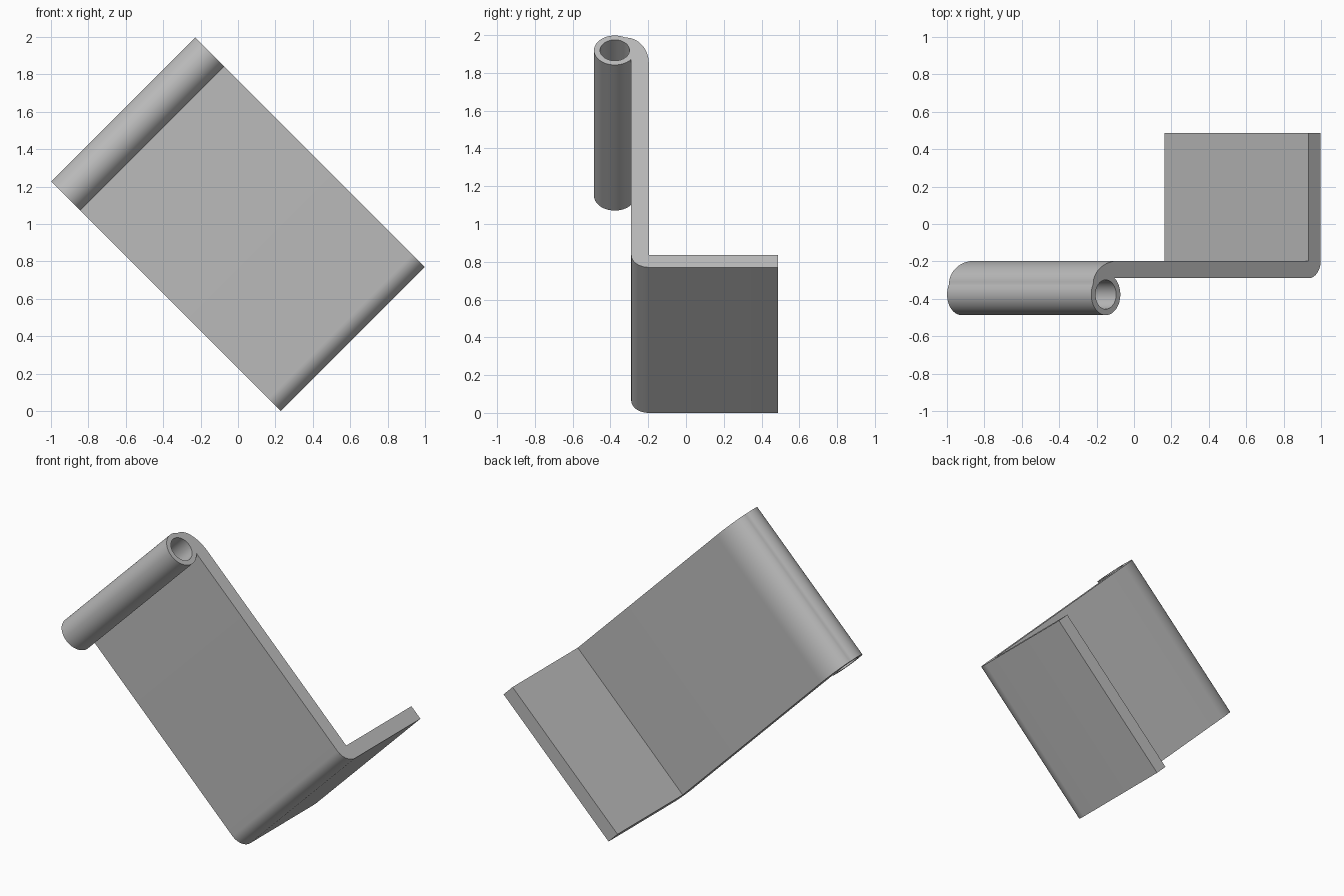
import bpy, bmesh
from math import sin, cos, pi, sqrt, asin
from mathutils import Vector

if "Cube" in bpy.data.objects:
    bpy.data.objects.remove(bpy.data.objects["Cube"])

WIDTH = 1.09
LENGTH = 1.735
FRONT, BACK, LEG_END = -0.29, -0.197, 0.487
THICK = BACK - FRONT
TUBE_R, HOLE_R = 0.11, 0.078
TUBE_U, TUBE_Y = LENGTH - TUBE_R, -0.377


def arc(u, y, ru, ry, start, end, steps):
    """Points (u, y) on an ellipse arc; angle 0 points along +u."""
    angles = [start + (end - start) * i / steps for i in range(steps + 1)]
    return [(u + ru * cos(a), y + ry * sin(a)) for a in angles]


# Side profile: u runs up the plate, y runs front to back
outline = [(0, LEG_END), (THICK, LEG_END), (THICK, BACK)]
# Rounded shoulder behind the rolled edge
shoulder_y = -0.32
outline += arc(1.53, shoulder_y, 0.19, BACK - shoulder_y, pi / 2, 0, 16)
# Outside of the rolled edge, round to the front of the plate
start = asin((shoulder_y - TUBE_Y) / TUBE_R)
end = -pi - asin((FRONT - TUBE_Y) / TUBE_R)
outline += arc(TUBE_U, TUBE_Y, TUBE_R, TUBE_R, start, end, 48)[1:]
# Rounded bend into the leg
outline += arc(THICK, BACK, THICK, THICK, -pi / 2, -pi, 14)
# Pin hole
hole = arc(TUBE_U, TUBE_Y, HOLE_R, HOLE_R, 0, 2 * pi, 48)[:-1]


def place(u, y, w):
    """Stand the bracket on its corner, turned by 45 degrees."""
    return Vector((0.2275 + (w - u) / sqrt(2), y, (u + w) / sqrt(2)))


# Fill the profile and extrude it across the width
bm = bmesh.new()
edges = []
for loop in (outline, hole):
    verts = [bm.verts.new(place(u, y, 0)) for u, y in loop]
    edges += [bm.edges.new((verts[i - 1], verts[i])) for i in range(len(verts))]
bmesh.ops.triangle_fill(bm, use_beauty=True, use_dissolve=False, edges=edges)
result = bmesh.ops.extrude_face_region(bm, geom=bm.faces[:], use_keep_orig=True)
moved = [g for g in result["geom"] if isinstance(g, bmesh.types.BMVert)]
bmesh.ops.translate(bm, verts=moved, vec=place(0, 0, WIDTH) - place(0, 0, 0))
bmesh.ops.recalc_face_normals(bm, faces=bm.faces[:])

mesh = bpy.data.meshes.new("hinge_bracket")
bm.to_mesh(mesh)
bm.free()
bracket = bpy.data.objects.new("hinge_bracket", mesh)
bpy.context.collection.objects.link(bracket)

# Plain grey metal
grey = bpy.data.materials.new("grey_metal")
grey.use_nodes = True
colour = (0.5, 0.5, 0.5, 1)
grey.diffuse_color = colour
grey.node_tree.nodes["Principled BSDF"].inputs["Base Color"].default_value = colour
mesh.materials.append(grey)

bpy.ops.object.select_all(action="DESELECT")
bracket.select_set(True)
bpy.context.view_layer.objects.active = bracket
bpy.ops.object.shade_smooth_by_angle(angle=pi / 6)
